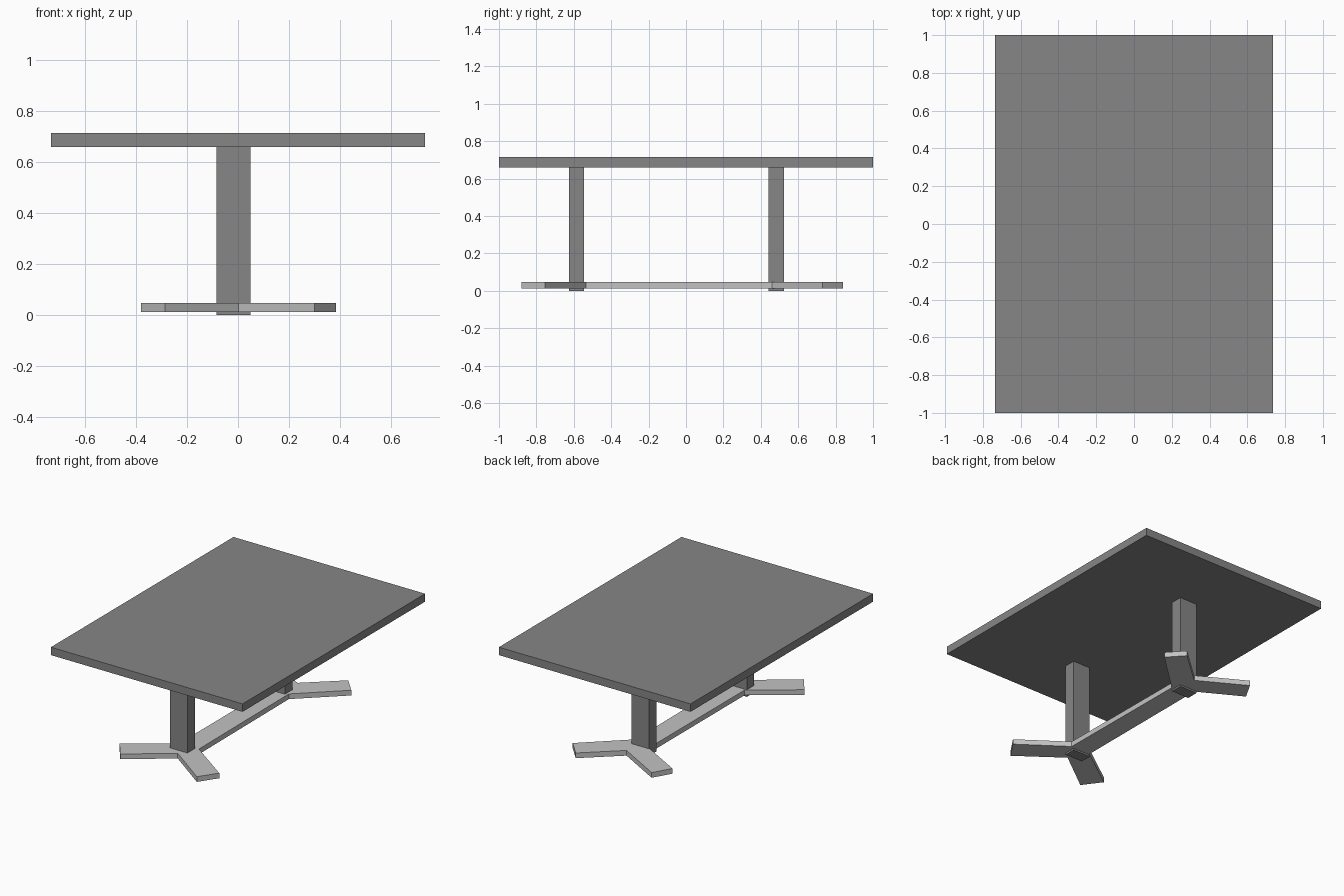
import bpy
import bmesh

old = bpy.data.objects.get("Cube")
if old:
    bpy.data.objects.remove(old, do_unlink=True)


def material(name, value):
    mat = bpy.data.materials.new(name)
    mat.use_nodes = True
    color = (value, value, value, 1)
    mat.diffuse_color = color
    mat.node_tree.nodes["Principled BSDF"].inputs["Base Color"].default_value = color
    return mat


def slab(name, outline, bottom, top, mat):
    """Extrude a flat outline from bottom to top."""
    bm = bmesh.new()
    base = bm.faces.new([bm.verts.new((x, y, bottom)) for x, y in outline])
    grown = bmesh.ops.extrude_face_region(bm, geom=[base], use_keep_orig=True)
    for item in grown["geom"]:
        if isinstance(item, bmesh.types.BMVert):
            item.co.z = top
    bmesh.ops.recalc_face_normals(bm, faces=bm.faces[:])
    mesh = bpy.data.meshes.new(name)
    bm.to_mesh(mesh)
    bm.free()
    mesh.materials.append(mat)
    obj = bpy.data.objects.new(name, mesh)
    bpy.context.collection.objects.link(obj)
    return obj


def rectangle(x0, x1, y0, y1):
    return [(x0, y0), (x1, y0), (x1, y1), (x0, y1)]


dark = material("dark grey", 0.24)
light = material("light grey", 0.54)

# Tabletop
slab("tabletop", rectangle(-0.735, 0.735, -1, 1), 0.66, 0.715, dark)

# Posts, reaching just below the feet
slab("front_post", rectangle(-0.085, 0.05, -0.625, -0.545), 0, 0.66, dark)
slab("back_post", rectangle(-0.085, 0.05, 0.442, 0.525), 0, 0.66, dark)

# Stretcher with a forked pair of feet at each end; the back fork is slightly turned
front_fork = [(-0.075, -0.535), (-0.38, -0.755), (-0.287, -0.88),
              (0.002, -0.663), (0.3, -0.88), (0.385, -0.755), (0.075, -0.535)]
back_fork = [(0.068, 0.46), (0.358, 0.73), (0.258, 0.84),
             (0.018, 0.626), (-0.3, 0.805), (-0.372, 0.68), (-0.075, 0.514)]
slab("base_frame", front_fork + back_fork, 0.012, 0.048, light)
